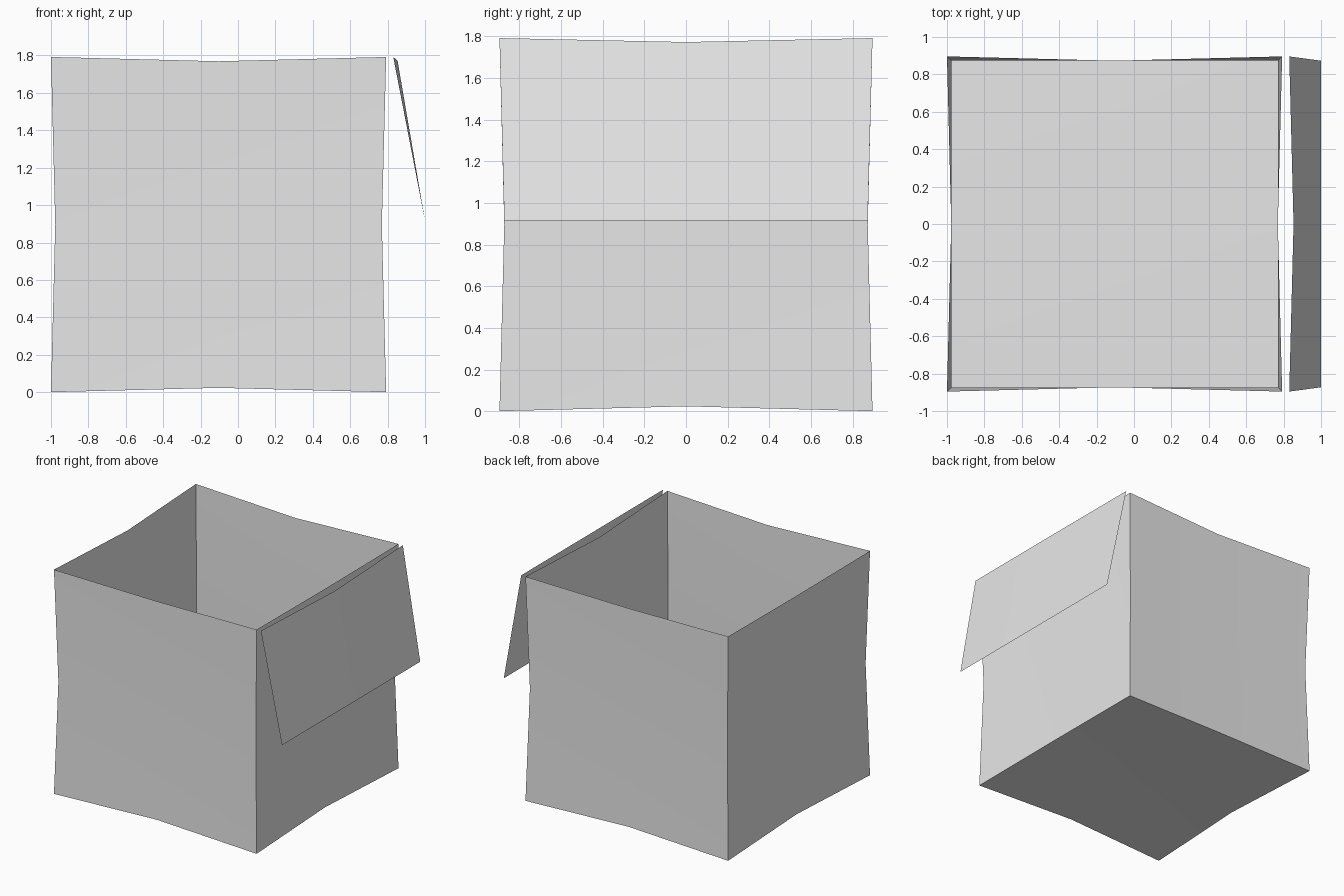
import bpy, bmesh

cube = bpy.data.objects.get("Cube")
if cube:
    bpy.data.objects.remove(cube, do_unlink=True)

HALF = 0.896    # distance of the box corners from its centre planes
PINCH = 0.873   # distance of edge midpoints and panel centres
BOX_X = -0.104

grey = bpy.data.materials.new("plain grey")
grey.use_nodes = True
colour = (0.8, 0.8, 0.8, 1)
grey.diffuse_color = colour
grey.node_tree.nodes["Principled BSDF"].inputs["Base Color"].default_value = colour


def add_object(name, bm):
    mesh = bpy.data.meshes.new(name)
    bm.to_mesh(mesh)
    bm.free()
    obj = bpy.data.objects.new(name, mesh)
    bpy.context.collection.objects.link(obj)
    mesh.materials.append(grey)
    bpy.ops.object.select_all(action="DESELECT")
    obj.select_set(True)
    bpy.context.view_layer.objects.active = obj
    bpy.ops.object.shade_smooth_by_angle()
    return obj


# Open box: a halved cube whose corners flare out past the edge midpoints
bm = bmesh.new()
bmesh.ops.create_cube(bm, size=2)
bmesh.ops.subdivide_edges(bm, edges=bm.edges[:], cuts=1, use_grid_fill=True)
lid = [f for f in bm.faces if f.normal.z > 0.9]
bmesh.ops.delete(bm, geom=lid, context="FACES")
for v in bm.verts:
    is_corner = all(abs(c) > 0.5 for c in v.co)
    v.co *= HALF if is_corner else PINCH
box = add_object("open_box", bm)
box.location = (BOX_X, 0, HALF)

# Flap: half a lid folded down outside the right wall, two panels wide
bm = bmesh.new()
top = [bm.verts.new(p) for p in
       ((0.83, -HALF, 1.792), (0.853, 0, 1.773), (0.83, HALF, 1.792))]
bottom = [bm.verts.new((1.0, y, 0.915)) for y in (-PINCH, 0, PINCH)]
for i in range(2):
    bm.faces.new((bottom[i], bottom[i + 1], top[i + 1], top[i]))
bm.normal_update()
add_object("side_flap", bm)
